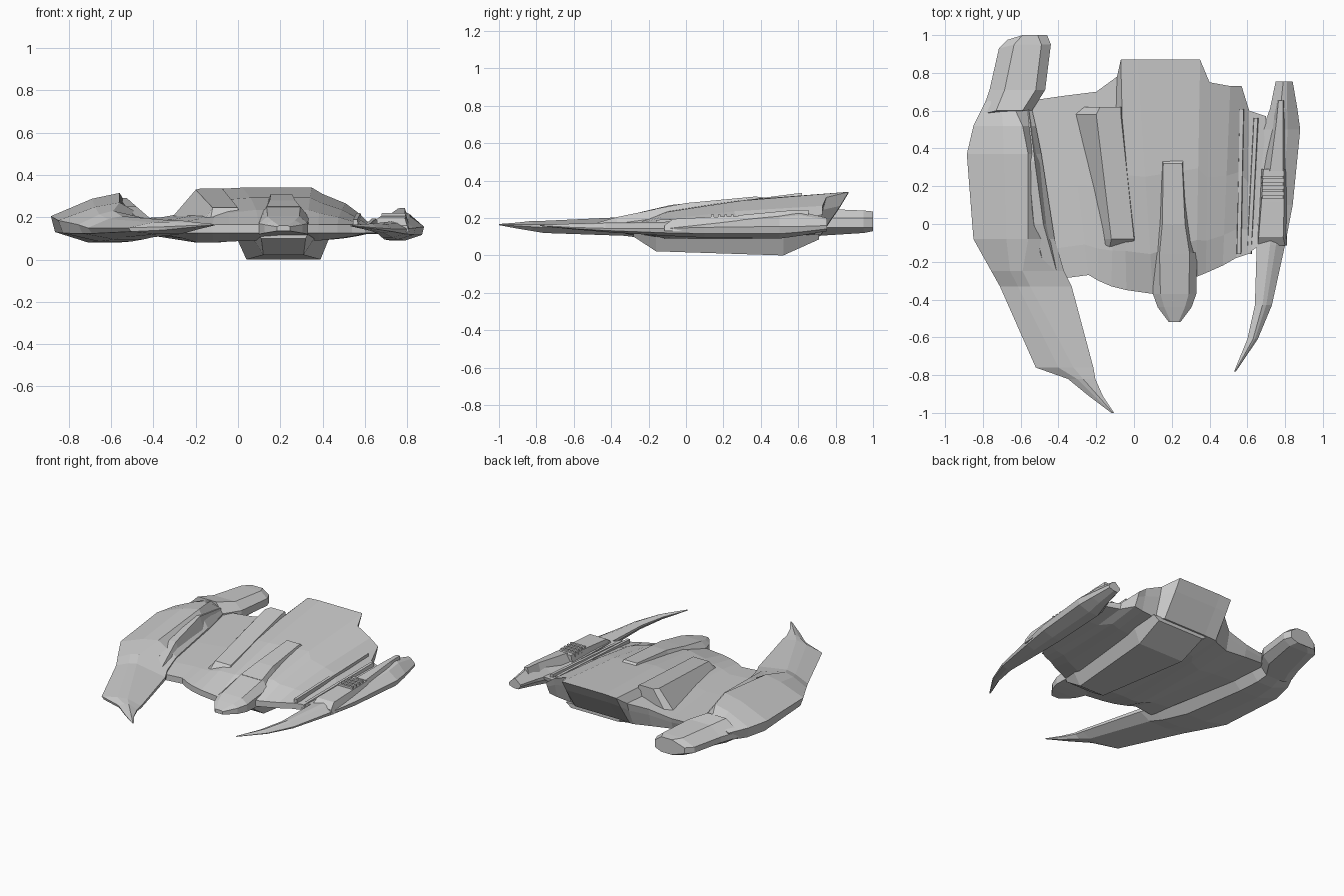
import bpy, bmesh


def loft(name, rings):
    """Skin a list of equal-length closed rings of (x, y, z) and cap both ends."""
    bm = bmesh.new()
    vs = [[bm.verts.new(p) for p in r] for r in rings]
    n = len(rings[0])
    for a, b in zip(vs, vs[1:]):
        for i in range(n):
            j = (i + 1) % n
            bm.faces.new((a[i], a[j], b[j], b[i]))
    bm.faces.new(vs[0][::-1])
    bm.faces.new(vs[-1])
    bmesh.ops.recalc_face_normals(bm, faces=bm.faces)
    me = bpy.data.meshes.new(name)
    bm.to_mesh(me)
    bm.free()
    ob = bpy.data.objects.new(name, me)
    bpy.context.collection.objects.link(ob)
    return ob


def slab(name, stations):
    """Trapezoid bar along y: (y, base x0, x1, top x0, x1, base z, top z)."""
    return loft(name, [[(b0, y, zb), (t0, y, zt), (t1, y, zt), (b1, y, zb)]
                       for y, b0, b1, t0, t1, zb, zt in stations])


def pod(name, stations):
    """Faceted pod along y: (y, outer x, ridge x, inner x, outer z, ridge z, inner z, bottom z)."""
    rings = []
    for y, xo, xr, xi, zo, zr, zi, zb in stations:
        w = xi - xo
        shoulder = xo + (xr - xo) * 0.6
        rings.append([(xo, y, zo), (shoulder, y, zo + (zr - zo) * 0.75), (xr, y, zr),
                      (xi, y, zi), (xi, y, zi - (zi - zb) * 0.35),
                      (xi - 0.2 * w, y, zb), (xo + 0.45 * w, y, zb),
                      (xo + 0.05 * w, y, zo - (zo - zb) * 0.6)])
    return loft(name, rings)


# Main hull: skewed ribs from left to right
# (front x, y, rear x, y, top z front, top z rear, bottom z, rear undercut)
ribs = [
    (-0.39, -0.29, -0.57, 0.65, 0.18, 0.19, 0.13, 0.02),
    (-0.24, -0.27, -0.36, 0.68, 0.18, 0.20, 0.10, 0.02),
    (-0.19, -0.30, -0.20, 0.70, 0.19, 0.23, 0.08, 0.03),
    (-0.12, -0.33, -0.09, 0.78, 0.20, 0.27, 0.08, 0.07),
    (-0.04, -0.35, -0.07, 0.87, 0.22, 0.335, 0.085, 0.15),
    (0.10, -0.37, 0.02, 0.87, 0.235, 0.34, 0.09, 0.15),
    (0.33, -0.28, 0.35, 0.87, 0.235, 0.34, 0.09, 0.15),
    (0.38, -0.26, 0.40, 0.75, 0.22, 0.31, 0.09, 0.06),
    (0.47, -0.22, 0.51, 0.73, 0.20, 0.265, 0.10, 0.04),
    (0.54, -0.18, 0.57, 0.73, 0.18, 0.22, 0.11, 0.04),
    (0.60, -0.16, 0.61, 0.60, 0.16, 0.18, 0.12, 0.01),
    (0.68, -0.10, 0.70, 0.57, 0.155, 0.165, 0.12, 0.01),
]
rings = []
for xf, yf, xr, yr, tf, tr, zb, cut in ribs:
    def at(t):
        return xf + (xr - xf) * t, yf + (yr - yf) * t
    rings.append([(xf, yf, 0.165), (*at(0.17), tf), (*at(0.5), tf + (tr - tf) * 0.55),
                  (xr, yr, tr), (xr, yr - cut * 0.3, tr - (tr - zb) * 0.3),
                  (xr, yr - cut, zb + 0.02),
                  (*at(0.7), zb), (*at(0.15), zb), (xf, yf, 0.125)])
loft("main_hull", rings)

# Raised fairing on the left of the hull
slab("hull_fairing", [
    (-0.13, -0.17, 0.02, -0.13, 0.00, 0.17, 0.19),
    (-0.08, -0.18, 0.03, -0.12, 0.00, 0.17, 0.245),
    (0.58, -0.32, -0.03, -0.20, -0.07, 0.19, 0.33),
    (0.62, -0.28, -0.03, -0.18, -0.07, 0.19, 0.335),
])

# Cockpit nose
loft("cockpit_nose", [
    [(0.215 - a, y, zm), (0.215 - b, y, zt), (0.215 + b, y, zt),
     (0.215 + a, y, zm), (0.215 + a, y, zb), (0.215 - a, y, zb)]
    for y, a, b, zm, zt, zb in [
        (-0.52, 0.03, 0.02, 0.155, 0.16, 0.135),
        (-0.44, 0.09, 0.055, 0.165, 0.185, 0.125),
        (-0.37, 0.115, 0.075, 0.17, 0.205, 0.12),
        (-0.15, 0.12, 0.08, 0.20, 0.25, 0.11)]])

# Dorsal spine behind the cockpit
slab("dorsal_spine", [
    (-0.16, 0.10, 0.33, 0.135, 0.295, 0.19, 0.25),
    (0.00, 0.12, 0.30, 0.15, 0.27, 0.22, 0.28),
    (0.32, 0.14, 0.27, 0.155, 0.255, 0.25, 0.31),
    (0.335, 0.14, 0.27, 0.15, 0.26, 0.25, 0.295),
])

# Keel under the hull
slab("keel", [
    (-0.28, 0.10, 0.33, 0.11, 0.32, 0.12, 0.10),
    (-0.16, 0.07, 0.36, 0.12, 0.31, 0.10, 0.022),
    (0.52, -0.01, 0.435, 0.04, 0.39, 0.11, 0.0),
    (0.71, -0.01, 0.43, 0.03, 0.39, 0.115, 0.085),
])

# Left pod with its broad forward blade
pod("left_pod", [
    (-1.00, -0.12, -0.112, -0.105, 0.165, 0.168, 0.165, 0.162),
    (-0.91, -0.24, -0.19, -0.165, 0.16, 0.175, 0.165, 0.145),
    (-0.82, -0.35, -0.27, -0.205, 0.155, 0.185, 0.165, 0.13),
    (-0.76, -0.52, -0.32, -0.215, 0.15, 0.185, 0.165, 0.12),
    (-0.33, -0.71, -0.55, -0.33, 0.15, 0.205, 0.17, 0.105),
    (-0.25, -0.755, -0.59, -0.37, 0.165, 0.23, 0.18, 0.095),
    (-0.08, -0.85, -0.56, -0.42, 0.185, 0.27, 0.19, 0.085),
    (0.37, -0.885, -0.56, -0.49, 0.205, 0.315, 0.20, 0.08),
    (0.52, -0.85, -0.59, -0.52, 0.205, 0.30, 0.20, 0.085),
    (0.65, -0.785, -0.65, -0.55, 0.20, 0.245, 0.20, 0.11),
])

# Blunt stern block of the left pod
loft("left_pod_stern", [
    [(xo, yo, 0.19), (xo + 0.08, yi, zt), (xi - 0.05, yi, zt), (xi, yi, 0.20),
     (xi, yi, 0.15), (xi - 0.05, yi, zb), (xo + 0.08, yi, zb), (xo, yo, 0.15)]
    for xo, xi, yo, yi, zt, zb in [
        (-0.81, -0.54, 0.58, 0.60, 0.27, 0.10),
        (-0.765, -0.47, 0.71, 0.71, 0.25, 0.105),
        (-0.715, -0.44, 0.93, 0.95, 0.24, 0.12),
        (-0.67, -0.46, 0.975, 1.00, 0.235, 0.13)]])

# Raised strip along the inner side of the left pod
slab("left_pod_strip", [
    (-0.25, -0.50, -0.37, -0.47, -0.41, 0.15, 0.19),
    (0.00, -0.55, -0.45, -0.53, -0.48, 0.17, 0.25),
    (0.33, -0.58, -0.49, -0.56, -0.525, 0.18, 0.29),
    (0.62, -0.62, -0.54, -0.59, -0.56, 0.17, 0.23),
])

# Right pod with its thin forward blade
pod("right_pod", [
    (-0.78, 0.54, 0.535, 0.53, 0.16, 0.163, 0.16, 0.157),
    (-0.61, 0.655, 0.63, 0.60, 0.15, 0.17, 0.16, 0.14),
    (-0.43, 0.73, 0.68, 0.64, 0.145, 0.175, 0.16, 0.125),
    (-0.11, 0.80, 0.72, 0.65, 0.145, 0.18, 0.165, 0.105),
    (0.10, 0.84, 0.75, 0.655, 0.15, 0.185, 0.165, 0.095),
    (0.50, 0.88, 0.77, 0.68, 0.155, 0.22, 0.16, 0.09),
    (0.61, 0.865, 0.775, 0.72, 0.155, 0.235, 0.16, 0.105),
    (0.755, 0.84, 0.79, 0.75, 0.16, 0.20, 0.165, 0.13),
])

# Vent housing, slats and fin on the right pod
slab("vent_housing", [
    (-0.115, 0.65, 0.81, 0.655, 0.80, 0.13, 0.16),
    (-0.07, 0.65, 0.81, 0.66, 0.79, 0.13, 0.195),
    (0.12, 0.66, 0.82, 0.675, 0.795, 0.13, 0.205),
    (0.29, 0.67, 0.82, 0.685, 0.795, 0.14, 0.21),
])
for i in range(4):
    y = 0.135 + i * 0.035
    slab("vent_slat_%d" % (i + 1), [(y, 0.675, 0.795, 0.68, 0.79, 0.19, 0.22),
                                    (y + 0.015, 0.675, 0.795, 0.68, 0.79, 0.19, 0.22)])
slab("pod_fin", [
    (0.28, 0.685, 0.81, 0.72, 0.79, 0.16, 0.215),
    (0.55, 0.735, 0.81, 0.755, 0.79, 0.17, 0.24),
    (0.655, 0.755, 0.80, 0.765, 0.79, 0.18, 0.243),
])

# Raised rails in the channel between the hull and the right pod
for k, (xf, xr, z) in enumerate([(0.555, 0.57, 0.21), (0.61, 0.645, 0.185)]):
    slab("channel_rail_%d" % (k + 1), [
        (-0.16, xf - 0.015, xf + 0.015, xf - 0.01, xf + 0.01, 0.14, z - 0.02),
        (0.56 + 0.05 * (1 - k), xr - 0.015, xr + 0.02, xr - 0.01, xr + 0.01, 0.14, z + 0.01)])
